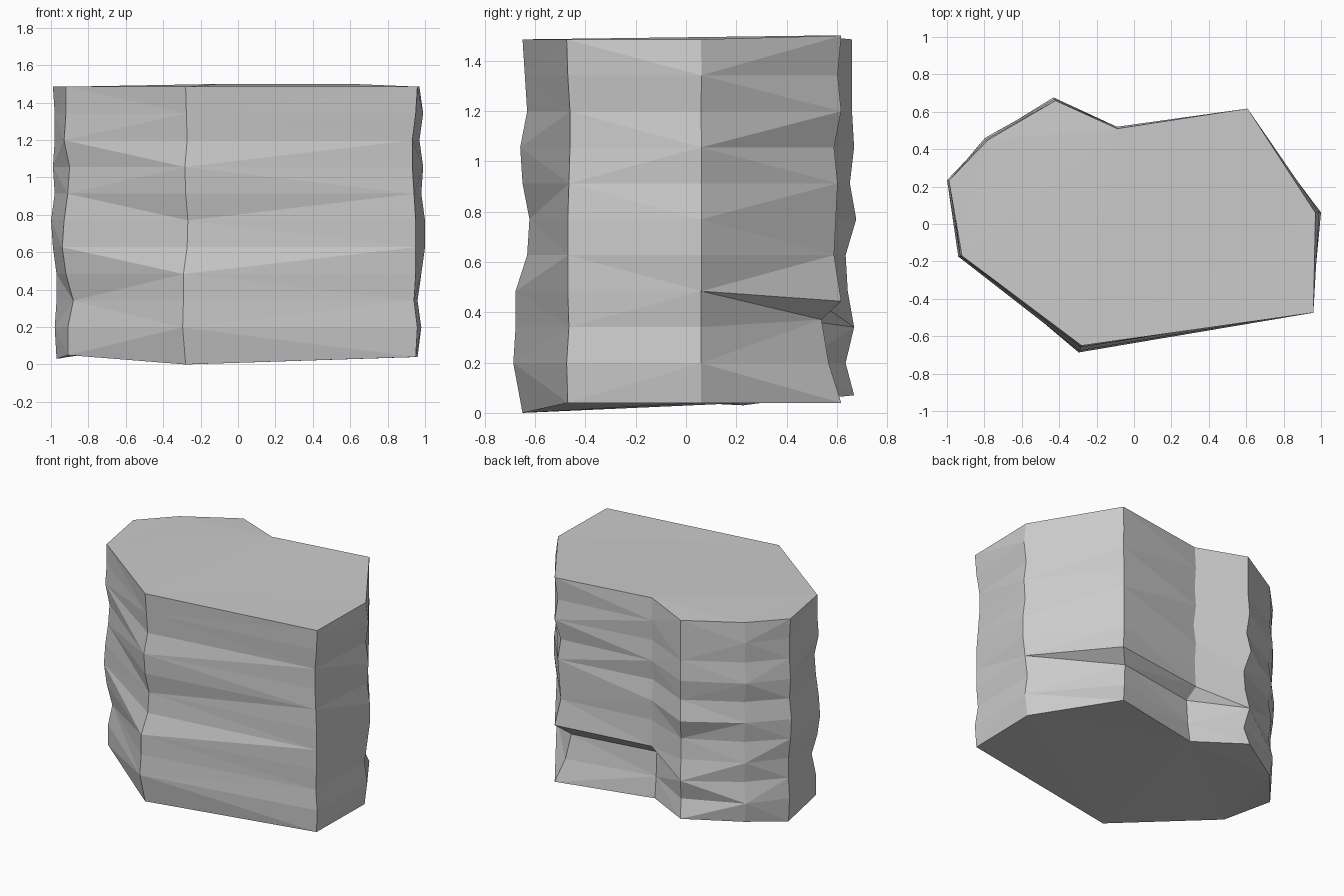
import bpy, bmesh
from mathutils import Vector

if "Cube" in bpy.data.objects:
    bpy.data.objects.remove(bpy.data.objects["Cube"])

# Rock column: (x, y, bottom z) of each vertical edge, then in/out wobble per ring in hundredths
edges = [
    ((-0.98, 0.23, 0.03), (-1, 0, -1, -1, 1, 2, 0, 1, 0, 0, 1)),
    ((-0.92, -0.17, 0.05), (-1, -1, -4, 0, 2, 1, -1, -2, 1, 0, 0)),
    ((-0.28, -0.65, 0.0), (0, 4, 3, 3, -2, -3, 0, 1, -2, -1, 0)),
    ((0.95, -0.47, 0.04), (0, 1, -1, 0, 0, 0, -1, -2, -2, 0, 1)),
    ((0.97, 0.06, 0.04), (-1, 1, -1, 1, 3, 3, 1, 2, 0, 2, 0)),
    ((0.60, 0.61, 0.04), (1, -6, -10, 1, -3, -2, -1, -3, 1, -1, 1)),
    ((-0.09, 0.51, 0.05), (-4, -6, -7, 1, 0, 1, -1, 1, 0, 1, 0)),
    ((-0.42, 0.66, 0.07), (1, -3, 1, -2, -3, 2, -1, 1, 0, 0, 0)),
    ((-0.78, 0.45, 0.06), (0, 2, -1, 1, -1, 1, -1, 2, 0, 1, 0)),
]
RINGS, COUNT = 11, len(edges)
LEDGE = (5, 6)

bm = bmesh.new()
rings = []
for k in range(RINGS):
    ring = []
    for i, ((x, y, z0), wobble) in enumerate(edges):
        z = z0 if k == 0 else 0.055 + 0.143 * k
        # pinch two rings together to make the small overhang at the back right
        if i in LEDGE:
            z += {2: 0.03, 3: -0.04, 10: 0.015}.get(k, 0)
        p = Vector((x, y, 0))
        p += p.normalized() * wobble[k] / 100
        p.z = z
        ring.append(bm.verts.new(p))
    rings.append(ring)

# Faceted sides
for k, (low, high) in enumerate(zip(rings, rings[1:])):
    for i in range(COUNT):
        j = (i + 1) % COUNT
        a, b, c, d = low[i], low[j], high[j], high[i]
        tris = ((a, b, c), (a, c, d)) if (k + i) % 2 else ((a, b, d), (b, c, d))
        for t in tris:
            bm.faces.new(t)

# Caps
caps = [bm.faces.new(rings[-1]), bm.faces.new(rings[0][::-1])]
bmesh.ops.triangulate(bm, faces=caps)
bmesh.ops.recalc_face_normals(bm, faces=bm.faces)

mesh = bpy.data.meshes.new("rock_column")
bm.to_mesh(mesh)
bm.free()
bpy.context.collection.objects.link(bpy.data.objects.new("rock_column", mesh))
